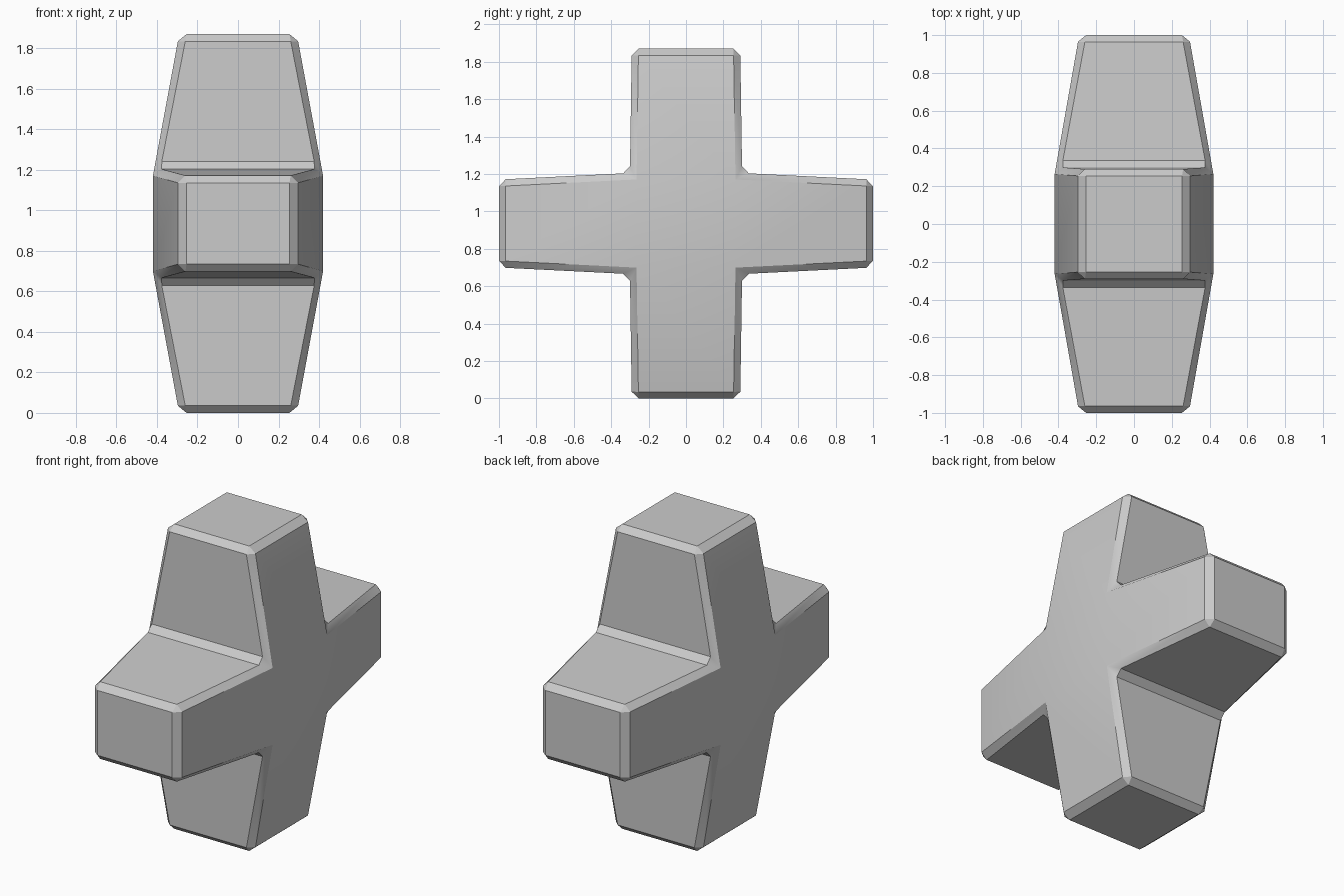
import bpy, bmesh, math
from mathutils import Vector, Matrix

if "Cube" in bpy.data.objects:
    bpy.data.objects.remove(bpy.data.objects["Cube"])

CENTRE_Z = 0.935
CORE = (0.42, 0.30, 0.27)      # half sizes of the middle block
TIP_X = 0.29                   # half width of every arm end
BEVEL = 0.036

bm = bmesh.new()
bmesh.ops.create_cube(bm, size=2, matrix=Matrix.Diagonal((*CORE, 1)))


def pull_arm(axis, sign, reach, half):
    """Extrude one side of the core into a tapered arm."""
    bm.normal_update()
    direction = Vector((0, 0, 0))
    direction[axis] = sign
    face = next(f for f in bm.faces if f.normal.dot(direction) > 0.999
                and abs(f.calc_center_median()[axis] - sign * CORE[axis]) < 1e-4)
    ext = bmesh.ops.extrude_discrete_faces(bm, faces=[face])["faces"][0]
    for v in ext.verts:
        for i in range(3):
            v.co[i] = sign * reach if i == axis else math.copysign(half[i], v.co[i])


# Four arms: front/back and up/down
for s in (-1, 1):
    pull_arm(1, s, 1.0, (TIP_X, 0, 0.235))
    pull_arm(2, s, CENTRE_Z, (TIP_X, 0.29, 0))

# Chamfer every hard edge, leaving the shallow side folds alone
bm.normal_update()
hard = [e for e in bm.edges if e.calc_face_angle(0) > math.radians(30)]
bmesh.ops.bevel(bm, geom=hard, offset=BEVEL, offset_type='OFFSET',
                segments=1, profile=0.5, affect='EDGES', clamp_overlap=True)
bmesh.ops.recalc_face_normals(bm, faces=bm.faces)
bmesh.ops.translate(bm, verts=bm.verts, vec=(0, 0, CENTRE_Z))

mesh = bpy.data.meshes.new("four_arm_cross")
bm.to_mesh(mesh)
bm.free()
cross = bpy.data.objects.new("four_arm_cross", mesh)
bpy.context.collection.objects.link(cross)

# Smooth across the side folds, crisp at the chamfers
bpy.context.view_layer.objects.active = cross
cross.select_set(True)
bpy.ops.object.shade_smooth_by_angle(angle=math.radians(30))
